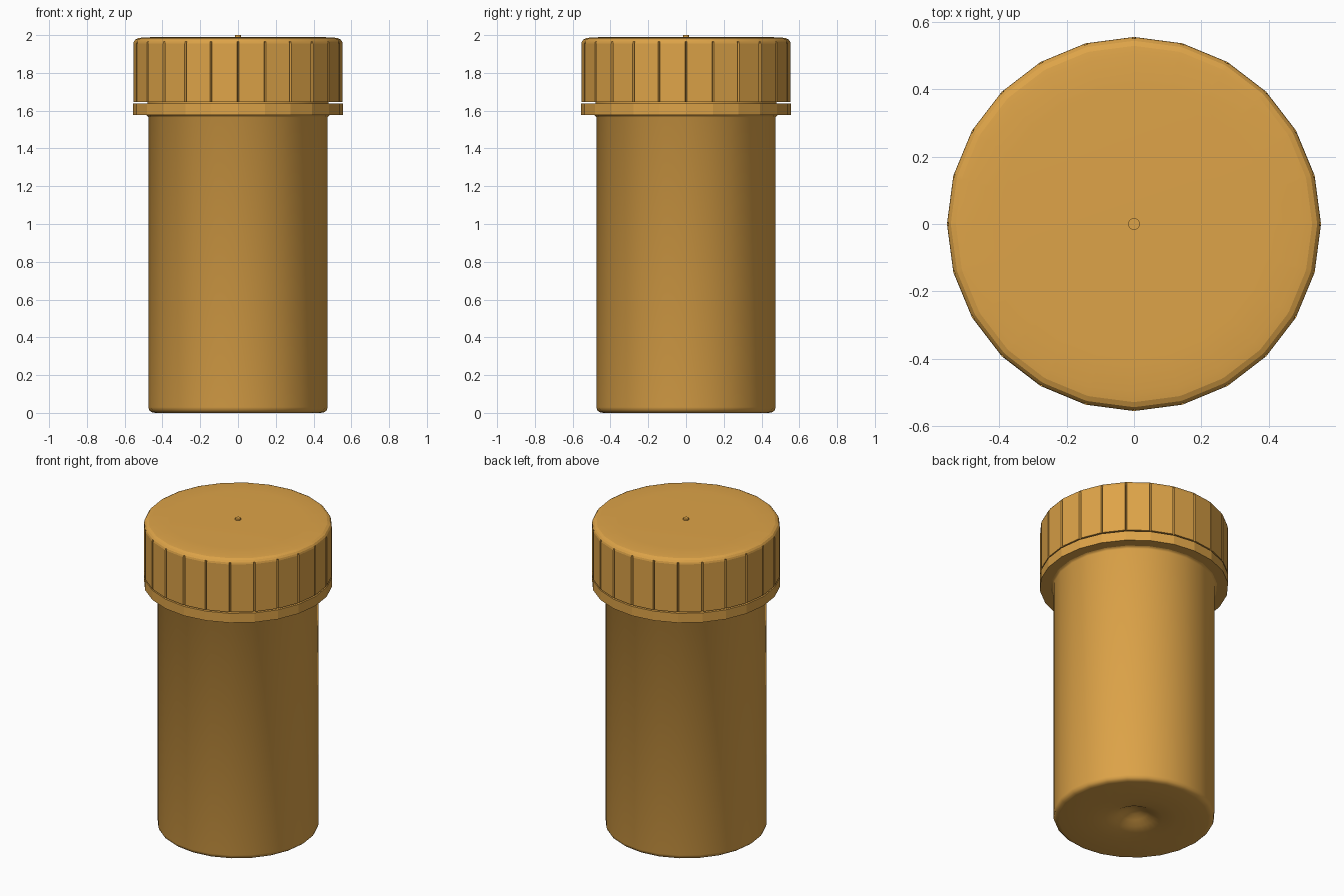
import bpy, bmesh
from math import sin, cos, pi, radians

cube = bpy.data.objects.get("Cube")
if cube:
    bpy.data.objects.remove(cube, do_unlink=True)

# Amber plastic
amber = bpy.data.materials.new("amber_plastic")
amber.use_nodes = True
colour = (0.73, 0.37, 0.065, 1.0)
amber.diffuse_color = colour
amber.node_tree.nodes["Principled BSDF"].inputs["Base Color"].default_value = colour

SIDES = 24
STEP = 2 * pi / SIDES


def circle(radius, z, sides=SIDES):
    return [(radius * cos(2 * pi * i / sides), radius * sin(2 * pi * i / sides), z)
            for i in range(sides)]


def panels(radius, z, groove):
    """Flat panels with a narrow groove at every corner."""
    points = []
    for i in range(SIDES):
        for offset in (-0.6, 0, 0.6):
            a = i * STEP + radians(offset)
            r = radius - groove if offset == 0 else radius
            points.append((r * cos(a), r * sin(a), z))
    return points


def loft(name, rings, angle=35):
    """Skin a stack of rings, closing both ends; a one-point ring is a tip."""
    bm = bmesh.new()
    stack = [[bm.verts.new(p) for p in ring] for ring in rings]
    for low, high in zip(stack, stack[1:]):
        n = max(len(low), len(high))
        for i in range(n):
            j = (i + 1) % n
            if len(low) == 1:
                bm.faces.new((low[0], high[j], high[i]))
            elif len(high) == 1:
                bm.faces.new((low[i], low[j], high[0]))
            else:
                bm.faces.new((low[i], low[j], high[j], high[i]))
    for end in (stack[0], stack[-1]):
        if len(end) > 2:
            bm.faces.new(end)
    bmesh.ops.recalc_face_normals(bm, faces=bm.faces)
    mesh = bpy.data.meshes.new(name)
    bm.to_mesh(mesh)
    bm.free()
    mesh.materials.append(amber)
    obj = bpy.data.objects.new(name, mesh)
    bpy.context.collection.objects.link(obj)
    bpy.ops.object.select_all(action='DESELECT')
    obj.select_set(True)
    bpy.context.view_layer.objects.active = obj
    if angle:
        bpy.ops.object.shade_smooth_by_angle(angle=radians(angle))
    return obj


# Bottle body: dimpled base, rounded foot, straight wall, small fillet and neck
body = [(0.04, 0.06), (0.08, 0.042), (0.12, 0.02), (0.17, 0.006),
        (0.25, 0.002), (0.44, 0.0), (0.458, 0.004), (0.47, 0.014),
        (0.475, 0.03), (0.475, 1.565), (0.483, 1.575), (0.5, 1.58),
        (0.48, 1.6), (0.48, 1.7)]
loft("bottle_body", [[(0, 0, 0.066)]] + [circle(r, z) for r, z in body], 40)

# Tamper ring under the cap
loft("tamper_ring", [circle(0.555, 1.577), circle(0.555, 1.638)], 10)

# Cap skirt with grooved panels, rounded shoulder and flat top
cap = [(0.554, 1.646, 0.012), (0.554, 1.955, 0.012), (0.551, 1.966, 0.0),
       (0.543, 1.977, 0.0), (0.528, 1.984, 0.0), (0.5, 1.988, 0.0),
       (0.4, 1.99, 0.0)]
loft("cap", [panels(r, z, g) for r, z, g in cap], 14)

# Moulding nub on top
loft("cap_nub", [circle(0.017, 1.985, 16), circle(0.017, 2.0, 16)], 30)
